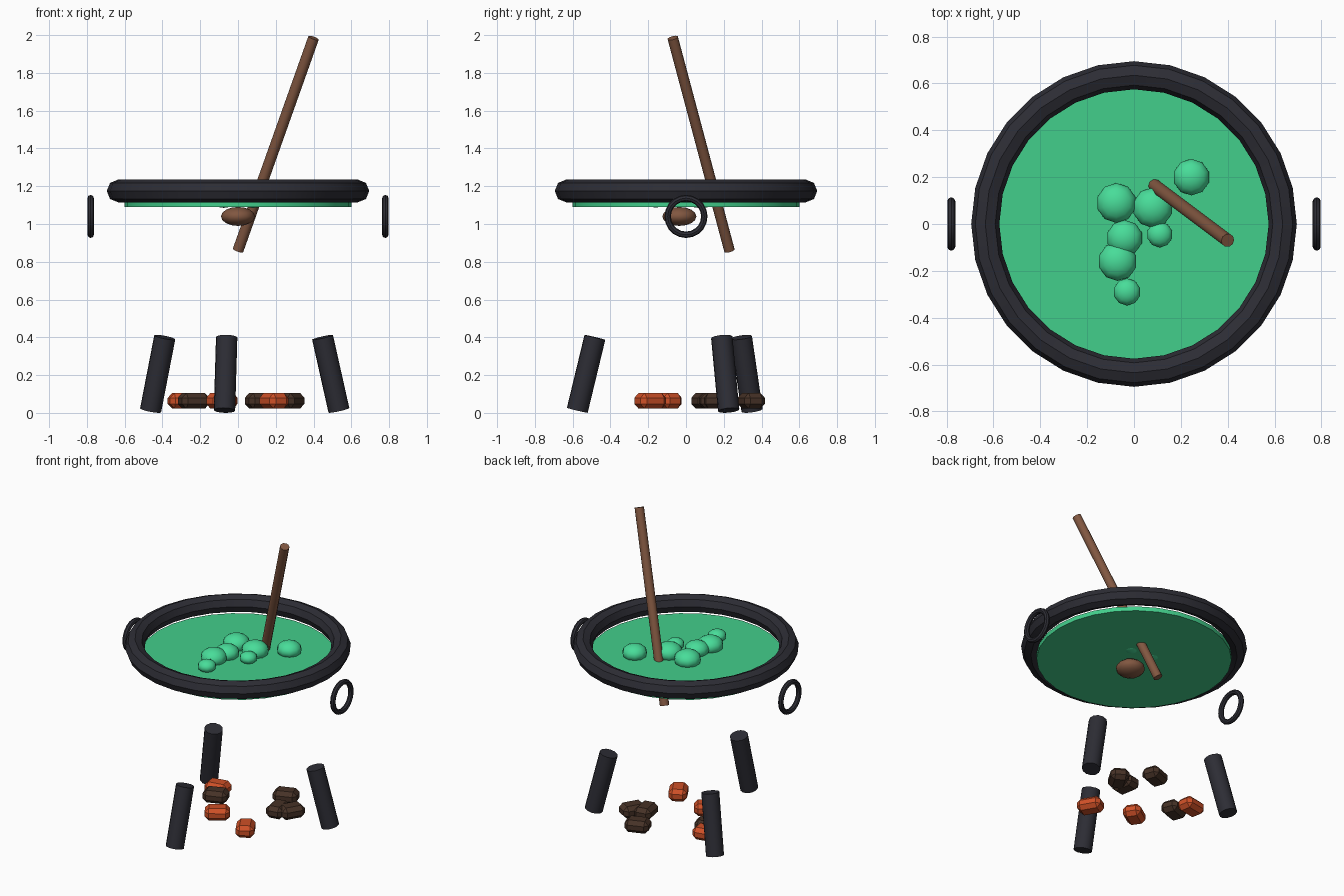
import bpy
import math
from mathutils import Vector

if "Cube" in bpy.data.objects:
    bpy.data.objects.remove(bpy.data.objects["Cube"], do_unlink=True)


def material(name, rgb):
    m = bpy.data.materials.new(name)
    m.use_nodes = True
    m.diffuse_color = (*rgb, 1)
    m.node_tree.nodes["Principled BSDF"].inputs["Base Color"].default_value = (*rgb, 1)
    return m


iron = material("dark iron", (0.026, 0.026, 0.035))
liquid = material("green liquid", (0.055, 0.62, 0.26))
foam = material("light green bubble", (0.065, 0.72, 0.32))
wood = material("brown wood", (0.22, 0.095, 0.052))
ember = material("glowing orange coal", (0.62, 0.08, 0.02))
char = material("burnt brown coal", (0.062, 0.032, 0.02))


def finish(name, mat, smooth=True):
    ob = bpy.context.object
    ob.name = name
    ob.data.materials.append(mat)
    if smooth:
        bpy.ops.object.shade_smooth_by_angle(angle=math.radians(40))
    return ob


def rod(name, start, end, radius, sides, mat):
    a, b = Vector(start), Vector(end)
    bpy.ops.mesh.primitive_cylinder_add(
        vertices=sides, radius=radius, depth=(b - a).length, location=(a + b) / 2,
        rotation=(b - a).to_track_quat("Z", "Y").to_euler())
    return finish(name, mat)


def ring(name, location, major, minor, sides, mat, rotation=(0, 0, 0)):
    bpy.ops.mesh.primitive_torus_add(
        major_radius=major, minor_radius=minor, major_segments=sides,
        minor_segments=8, location=location, rotation=rotation)
    return finish(name, mat)


def ellipsoid(name, location, radius, height, sides, rings, mat):
    bpy.ops.mesh.primitive_uv_sphere_add(segments=sides, ring_count=rings,
                                         radius=1, location=location)
    bpy.context.object.scale = (radius, radius, height)
    bpy.ops.object.transform_apply(location=False, rotation=False, scale=True)
    return finish(name, mat)


# Rim and side ring handles
ring("rim", (0, 0, 1.175), 0.635, 0.06, 28, iron)
for side, x in (("left", 0.78), ("right", -0.78)):
    ring(side + "_handle", (x, 0, 1.04), 0.097, 0.017, 20, iron, (0, math.pi / 2, 0))

# Liquid surface with bubbles
bpy.ops.mesh.primitive_cylinder_add(vertices=28, radius=0.6, depth=0.03,
                                    location=(0, 0, 1.105))
finish("liquid", liquid)
bubbles = [(-0.075, 0.09, 0.085), (0.08, 0.07, 0.086), (0.245, 0.2, 0.078),
           (-0.04, -0.06, 0.077), (-0.07, -0.16, 0.083),
           (0.11, -0.045, 0.055), (-0.03, -0.29, 0.058)]
for i, (x, y, r) in enumerate(bubbles):
    ellipsoid(f"bubble_{i + 1}", (x, y, 1.145), r, r * 0.7, 10, 8, foam)

# Stirring spoon: long handle and bowl
rod("spoon_handle", (0, 0.23, 0.86), (0.4, -0.07, 1.985), 0.029, 10, wood)
ellipsoid("spoon_bowl", (0, -0.035, 1.04), 0.09, 0.05, 12, 8, wood)

# Three splayed legs
for i in range(3):
    a = 0.4 + i * math.tau / 3
    c, s = math.cos(a), math.sin(a)
    rod(f"leg_{i + 1}", (0.58 * c, 0.58 * s, 0.0135), (0.486 * c, 0.486 * s, 0.4),
        0.057, 12, iron)

# Chamfered coals scattered below
coals = [(-0.29, 0.2, 10, ember), (-0.235, 0.1, 20, char), (-0.085, -0.1, 34, ember),
         (0.19, -0.19, 120, ember), (0.12, 0.345, 20, char),
         (0.195, 0.15, 100, char), (0.275, 0.18, 60, char)]
for i, (x, y, turn, mat) in enumerate(coals):
    bpy.ops.mesh.primitive_cube_add(size=1, location=(x, y, 0.064),
                                    rotation=(0, 0, math.radians(turn)))
    ob = bpy.context.object
    ob.scale = (0.155, 0.115, 0.082)
    bpy.ops.object.transform_apply(location=False, rotation=False, scale=True)
    finish(f"coal_{i + 1}", mat, smooth=False)
    chamfer = ob.modifiers.new("chamfer", "BEVEL")
    chamfer.width = 0.025
    chamfer.segments = 1
